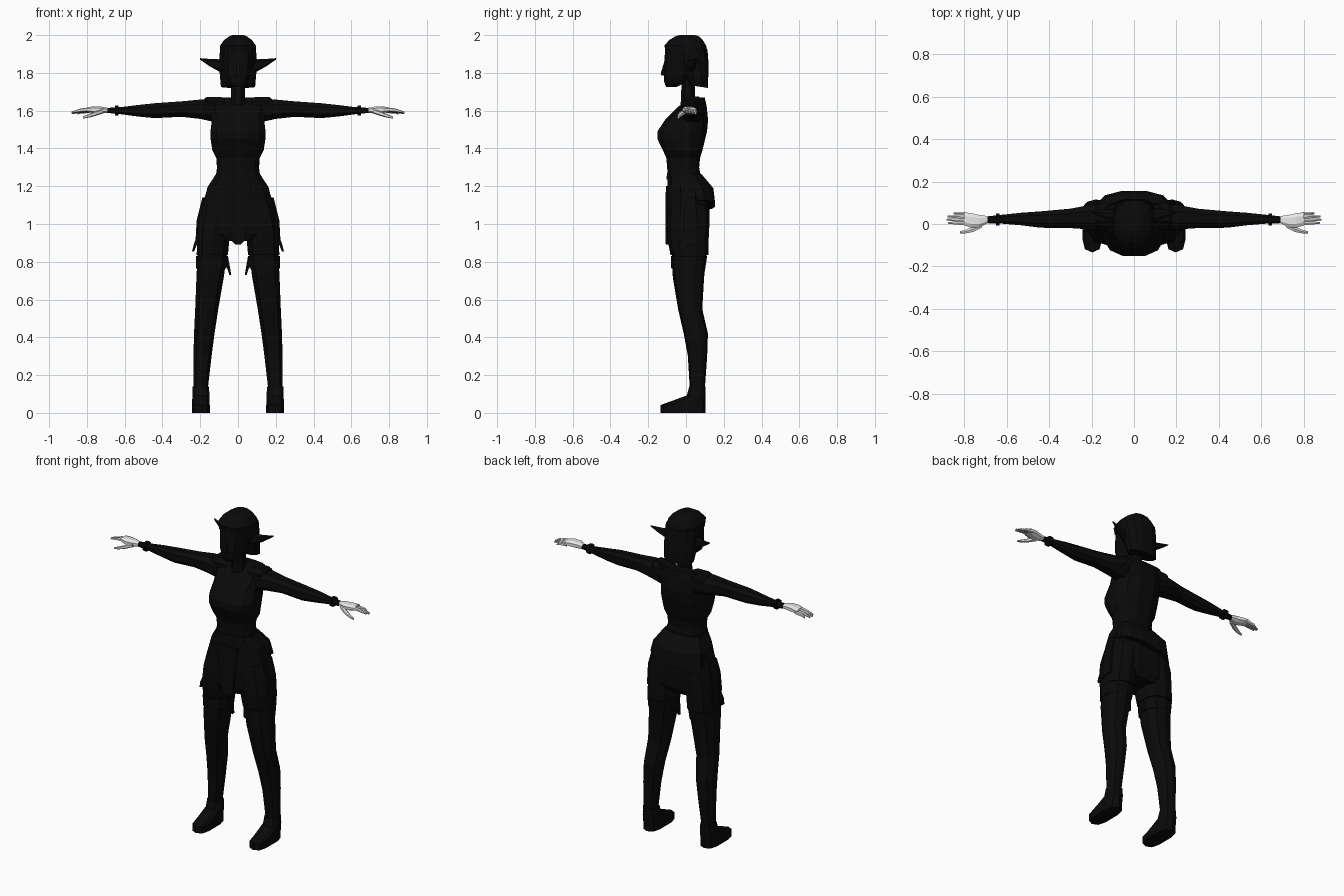
import bpy, bmesh, math


def material(name, rgb):
    m = bpy.data.materials.new(name)
    m.diffuse_color = (*rgb, 1)
    return m


BLACK = material("black", (0.003, 0.003, 0.003))
PALE = material("pale_grey", (0.8, 0.8, 0.8))


def loft(name, rings, axis="z", n=10, mat=BLACK, side=1, power=0.8):
    """Skin rings (t, a0, a1, b0, b1); a,b are x,y for axis z and y,z for axis x."""
    bm = bmesh.new()
    loops = []
    for t, a0, a1, b0, b1 in rings:
        loop = []
        for i in range(n):
            ang = 2 * math.pi * (i + 0.5) / n
            c, s = math.cos(ang), math.sin(ang)
            if n == 4:
                c, s = math.copysign(1, c), math.copysign(1, s)
            else:
                c = math.copysign(abs(c) ** power, c)
                s = math.copysign(abs(s) ** power, s)
            a = (a0 + a1) / 2 + c * (a1 - a0) / 2
            b = (b0 + b1) / 2 + s * (b1 - b0) / 2
            co = (a * side, b, t) if axis == "z" else (t * side, a, b)
            loop.append(bm.verts.new(co))
        loops.append(loop)
    for p, q in zip(loops, loops[1:]):
        for i in range(n):
            j = (i + 1) % n
            bm.faces.new((p[i], p[j], q[j], q[i]))
    bm.faces.new(loops[0])
    bm.faces.new(loops[-1])
    bmesh.ops.recalc_face_normals(bm, faces=bm.faces)
    mesh = bpy.data.meshes.new(name)
    bm.to_mesh(mesh)
    bm.free()
    mesh.materials.append(mat)
    obj = bpy.data.objects.new(name, mesh)
    bpy.context.collection.objects.link(obj)
    return obj


def sym(rows):
    """Rings centred on x = 0 from (z, half width, y front, y back)."""
    return [(z, -w, w, y0, y1) for z, w, y0, y1 in rows]


# Head: face, hair crown, bob at the back, fringe and nose
loft("face", sym([(1.725, .03, -.105, -.05), (1.75, .058, -.115, 0), (1.80, .075, -.118, .04),
                  (1.86, .082, -.115, .06), (1.93, .082, -.11, .06)]))
loft("nose", sym([(1.785, .014, -.13, -.10), (1.80, .012, -.133, -.10), (1.86, .005, -.115, -.10)]), n=4)
loft("hair_crown", sym([(1.90, .098, -.107, .118), (1.945, .097, -.118, .11), (1.975, .075, -.09, .09),
                        (1.995, .045, -.055, .068), (2.0, .03, -.035, .05)]), n=12)
bob = loft("hair_bob", sym([(1.735, .093, .018, .118), (1.80, .10, -.01, .12),
                            (1.87, .10, -.04, .12), (1.925, .099, -.06, .116)]), n=12)
for v in bob.data.vertices:
    if v.co.z < 1.74:
        v.co.z -= 0.15 * (v.co.y - .018)
loft("neck", sym([(1.58, .05, -.035, .065), (1.65, .04, -.03, .05), (1.77, .037, -.025, .05)]), n=8)

# Vest with bust, raised collar at the back
loft("vest", sym([(1.25, .118, -.10, .08), (1.30, .115, -.102, .072), (1.35, .118, -.107, .077),
                  (1.39, .14, -.125, .09), (1.45, .149, -.155, .105), (1.49, .15, -.155, .115),
                  (1.55, .142, -.115, .12), (1.62, .16, -.045, .112), (1.67, .135, .035, .10)]), n=12)
loft("belt", sym([(1.235, .125, -.105, .085), (1.27, .12, -.104, .08)]), n=12)

# Hips, back skirt and front flap
loft("hips", sym([(.91, .15, -.085, .10), (.95, .212, -.103, .122), (1.05, .208, -.105, .128),
                  (1.13, .185, -.104, .128), (1.20, .163, -.102, .12), (1.26, .122, -.10, .08)]), n=12)
skirt = loft("back_skirt", sym([(1.10, .18, -.02, .157), (1.19, .168, -.03, .147),
                                (1.265, .12, -.04, .083)]), n=12)
for v in skirt.data.vertices:
    if v.co.z < 1.12:
        v.co.z += v.co.x * 0.15
loft("front_flap", sym([(.892, .015, -.107, -.085), (.915, .038, -.109, -.085),
                        (1.20, .07, -.107, -.085)]), n=4)

for side, tag in ((1, "left"), (-1, "right")):
    def part(name, rings, **kw):
        return loft(f"{tag}_{name}", rings, side=side, **kw)

    # Pointed ear
    part("ear", [(.07, .0, .045, 1.795, 1.875), (.105, .01, .05, 1.81, 1.872),
                 (.15, .03, .055, 1.835, 1.874), (.202, .053, .06, 1.871, 1.878)], axis="x", n=6)
    # Collar piece and lapel
    part("shoulder_collar", [(.05, .0, .10, 1.60, 1.655), (.09, -.02, .10, 1.58, 1.675),
                             (.165, -.02, .10, 1.57, 1.677), (.18, -.01, .09, 1.57, 1.663)], axis="x", n=8)
    # Sleeve, cuff and hand
    part("sleeve", [(.12, -.03, .10, 1.535, 1.66), (.20, -.03, .095, 1.553, 1.662),
                    (.30, -.022, .075, 1.565, 1.652), (.44, -.02, .062, 1.558, 1.642),
                    (.53, -.008, .055, 1.567, 1.632), (.62, .0, .045, 1.58, 1.62),
                    (.70, .003, .036, 1.588, 1.615)], axis="x", n=8)
    part("cuff", [(.632, -.01, .052, 1.573, 1.63), (.65, -.01, .052, 1.573, 1.63)], axis="x", n=8)
    part("palm", [(.69, .002, .038, 1.588, 1.616), (.73, -.018, .045, 1.583, 1.624),
                  (.765, -.02, .053, 1.586, 1.624), (.80, -.008, .057, 1.592, 1.618)],
         axis="x", n=8, mat=PALE)
    for k, (y, tip) in enumerate(((.004, .875), (.019, .882), (.034, .878), (.049, .85))):
        dz = -.003 * k
        part(f"finger_{k + 1}", [(.785, y - .010, y + .009, 1.597 + dz, 1.618 + dz),
                                 (.835, y - .008, y + .009, 1.593 + dz, 1.611 + dz),
                                 (tip, y - .003, y + .006, 1.588 + dz, 1.597 + dz)],
             axis="x", n=6, mat=PALE)
    part("thumb", [(.715, -.018, .012, 1.585, 1.61), (.755, -.038, -.01, 1.572, 1.597),
                   (.79, -.045, -.025, 1.563, 1.582), (.82, -.046, -.034, 1.558, 1.57)],
         axis="x", n=6, mat=PALE)

    # Shorts leg, thigh strap, hanging strap ends
    part("shorts", [(.835, .05, .222, -.082, .118), (.92, .042, .221, -.098, .12),
                    (1.02, .025, .212, -.10, .125), (1.10, .02, .19, -.09, .12)])
    part("thigh_strap", [(.765, .058, .225, -.078, .102), (.83, .052, .227, -.08, .112)])
    part("outer_strap_end", [(.855, .232, .243, -.03, -.01), (.89, .218, .235, -.035, .005),
                             (.925, .205, .222, -.03, .0)], n=4)
    part("inner_strap_end", [(.73, .036, .046, .0, .015), (.78, .044, .062, -.01, .025),
                             (.83, .053, .075, -.005, .02)], n=4)
    part("hip_pouch", [(.89, .19, .226, -.01, .06), (1.02, .185, .219, -.01, .06),
                       (1.14, .16, .189, .0, .05)], n=4)

    # Leg and boot
    part("leg", [(.13, .158, .238, .02, .10), (.30, .138, .238, .01, .112), (.42, .122, .235, -.012, .116),
                 (.55, .102, .229, -.042, .086), (.72, .072, .223, -.07, .096), (.88, .05, .215, -.075, .115)])
    part("boot", [(0, .148, .245, -.134, .104), (.042, .148, .245, -.134, .104),
                  (.065, .149, .244, -.07, .104), (.092, .149, .243, .004, .103),
                  (.14, .153, .241, .018, .102)], n=10, power=.65)
